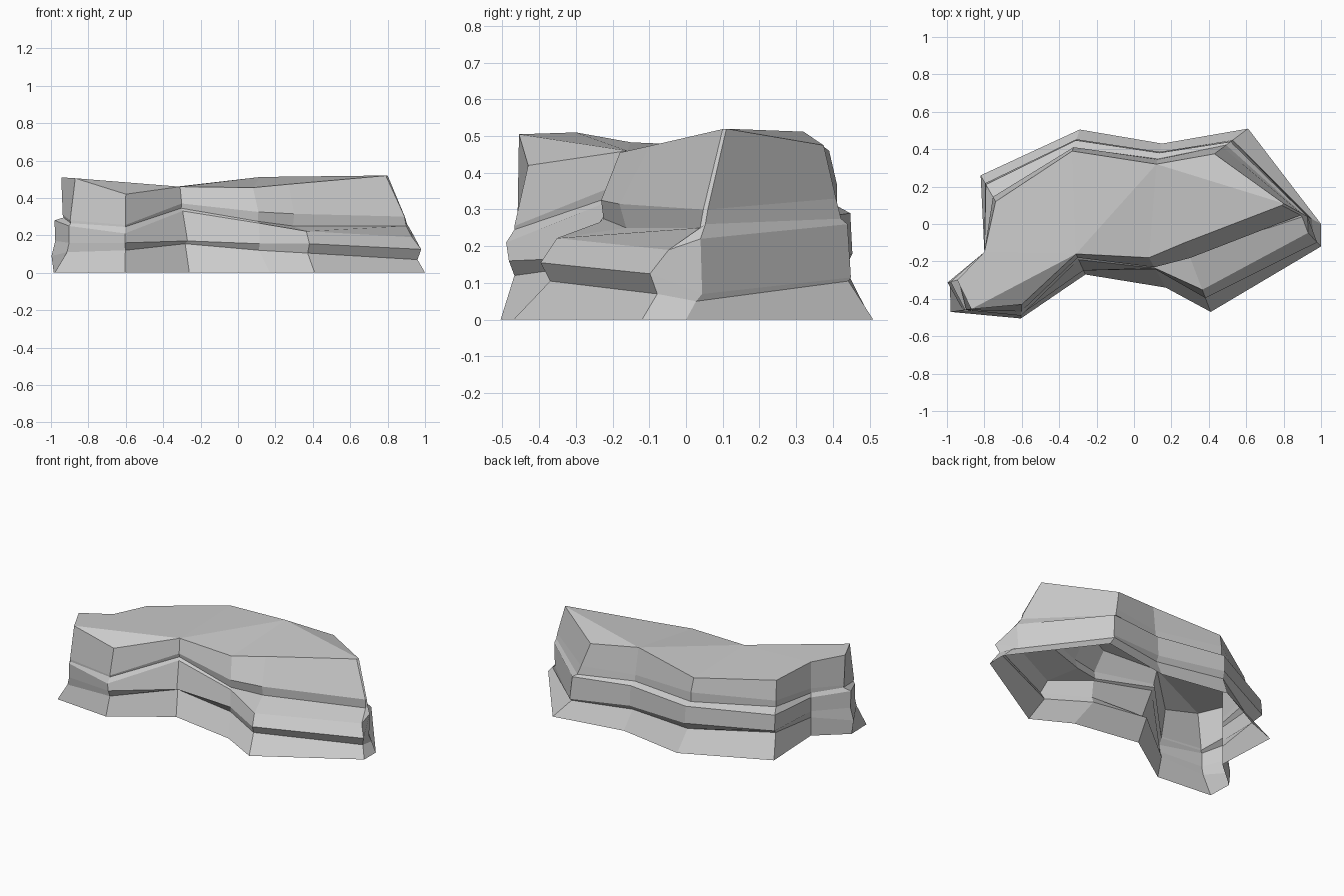
import bpy
from mathutils import Vector

# Footprint on the ground, counter-clockwise from the front-left corner
foot = [(-.98, -.47), (-.605, -.505), (-.26, -.27), (.17, -.34), (.41, -.47),
        (1, -.12), (1, 0), (.61, .51), (.15, .43), (-.29, .505),
        (-.82, .26), (-.80, -.15), (-.985, -.31)]

# Rim of the plateau, same corners
rim = [(-.87, -.455, .505), (-.60, -.43, .42), (-.31, -.16, .46), (.08, -.18, .455),
       (.27, -.10, .473), (.79, .10, .519), (.80, .11, .52), (.43, .375, .475),
       (.12, .32, .512), (-.33, .39, .46), (-.74, .12, .45), (-.80, -.15, .483),
       (-.945, -.30, .51)]

# Rock strata: (blend from foot to rim, height) per corner
strata = [
    # top of the sloping base
    [(.6, .11), (.5, .12), (.45, .155), (.65, .12), (.27, .105), (.19, .07), (.25, .05),
     (.5, .105), (.6, .12), (.62, .14), (.7, .13), (0, .12), (-.3, .09)],
    # lower lip of the middle layer
    [(.7, .16), (.3, .16), (.2, .17), (.6, .155), (.2, .155), (.1, .125), (.4, .07),
     (.45, .115), (.4, .15), (.45, .18), (.3, .17), (0, .16), (.2, .17)],
    # upper lip of the middle layer and the front ledge
    [(.7, .25), (.2, .21), (.72, .33), (.65, .265), (.32, .222), (.33, .19), (.36, .22),
     (.52, .26), (.45, .28), (.5, .29), (.35, .27), (0, .25), (.1, .28)],
    # undercut below the top layer
    [(.78, .265), (.5, .245), (.88, .345), (.72, .275), (.83, .25), (.72, .25), (.48, .26),
     (.65, .275), (.75, .30), (.82, .31), (.82, .29), (0, .28), (1.3, .295)],
    # foot of the top layer
    [(.75, .28), (.5, .255), (.82, .37), (.68, .325), (.78, .315), (.76, .30), (.54, .30),
     (.75, .33), (.78, .34), (.82, .37), (.82, .33), (0, .31), (1.2, .31)],
]

# The right end keeps its width up to the foot of the top layer
bulge = {(3, 5): .05, (4, 5): .05}

n = len(foot)
verts = [Vector((x, y, 0)) for x, y in foot]
for k, layer in enumerate(strata):
    for i, ((fx, fy), top, (t, z)) in enumerate(zip(foot, rim, layer)):
        x = fx + (top[0] - fx) * t + bulge.get((k, i), 0)
        verts.append(Vector((x, fy + (top[1] - fy) * t, z)))
verts += [Vector(p) for p in rim]

# Cliff walls between strata; the underside stays open
rings = len(strata) + 2
faces = [(r * n + i, r * n + (i + 1) % n, (r + 1) * n + (i + 1) % n, (r + 1) * n + i)
         for r in range(rings - 1) for i in range(n)]

# Plateau facets
base = (rings - 1) * n
for facet in [(0, 1, 2), (12, 0, 2, 11), (11, 2, 9, 10), (2, 8, 9),
              (2, 3, 8), (3, 4, 5, 6, 8), (6, 7, 8)]:
    faces.append(tuple(base + i for i in facet))

mesh = bpy.data.meshes.new("rock_cliff")
mesh.from_pydata(verts, [], faces)
mesh.update()
rock = bpy.data.objects.new("rock_cliff", mesh)
bpy.context.collection.objects.link(rock)
